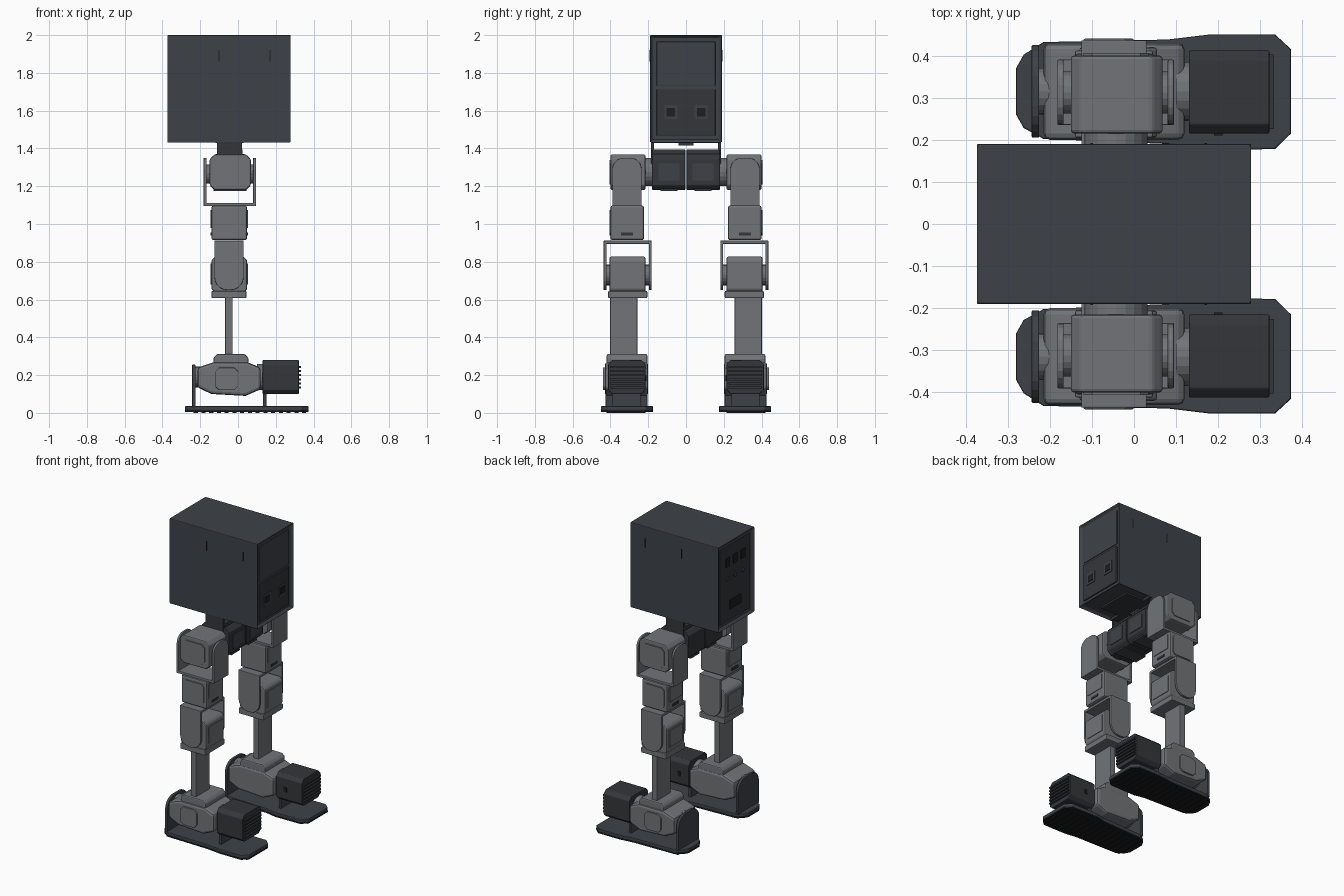
import bpy, bmesh, math

cube = bpy.data.objects.get("Cube")
if cube:
    bpy.data.objects.remove(cube)


def material(name, color):
    m = bpy.data.materials.new(name)
    m.use_nodes = True
    m.diffuse_color = (*color, 1)
    m.node_tree.nodes["Principled BSDF"].inputs["Base Color"].default_value = (*color, 1)
    return m


SHELL = material("slate shell", (0.048, 0.055, 0.066))
DARK = material("dark motor", (0.034, 0.037, 0.042))
GREY = material("grey metal", (0.165, 0.175, 0.185))
BLACK = material("black rubber", (0.012, 0.013, 0.015))


def finish(name, bm, mat, bevel=0):
    bmesh.ops.recalc_face_normals(bm, faces=bm.faces)
    me = bpy.data.meshes.new(name)
    bm.to_mesh(me)
    bm.free()
    me.materials.append(mat)
    ob = bpy.data.objects.new(name, me)
    bpy.context.collection.objects.link(ob)
    if bevel:
        mod = ob.modifiers.new("Bevel", "BEVEL")
        mod.width = bevel
        mod.segments = 2
        mod.limit_method = "ANGLE"
    return ob


def prism(name, pts, axis, lo, hi, mat, bevel=0):
    """Extrude a 2D outline along an axis."""
    place = {"x": lambda a, b, c: (c, a, b), "y": lambda a, b, c: (a, c, b),
             "z": lambda a, b, c: (a, b, c)}[axis]
    bm = bmesh.new()
    rings = [[bm.verts.new(place(a, b, c)) for a, b in pts] for c in (lo, hi)]
    n = len(pts)
    bm.faces.new(rings[0])
    bm.faces.new(rings[1])
    for i in range(n):
        j = (i + 1) % n
        bm.faces.new((rings[0][i], rings[0][j], rings[1][j], rings[1][i]))
    return finish(name, bm, mat, bevel)


def rect(a0, a1, b0, b1, cut=0):
    if not cut:
        return [(a0, b0), (a1, b0), (a1, b1), (a0, b1)]
    return [(a0 + cut, b0), (a1 - cut, b0), (a1, b0 + cut), (a1, b1 - cut),
            (a1 - cut, b1), (a0 + cut, b1), (a0, b1 - cut), (a0, b0 + cut)]


def box(name, x, y, z, mat, bevel=0):
    return prism(name, rect(*x, *y), "z", *z, mat, bevel)


def arch(a0, a1, b0, b1, r, flip=False):
    """Rectangle whose top corners (bottom if flipped) are rounded."""
    pts = [(a0, b0), (a1, b0)]
    for cx, start in ((a1 - r, 0), (a0 + r, 90)):
        for k in range(6):
            t = math.radians(start + k * 18)
            pts.append((cx + r * math.cos(t), b1 - r + r * math.sin(t)))
    return [(a, b0 + b1 - b) for a, b in pts] if flip else pts


def disc(name, a, b, r, axis, lo, hi, mat):
    pts = [(a + r * math.cos(k * math.tau / 20), b + r * math.sin(k * math.tau / 20)) for k in range(20)]
    return prism(name, pts, axis, lo, hi, mat)


# Body shell with recessed ends and underside
bm = bmesh.new()
bmesh.ops.create_cube(bm, size=1)
for v in bm.verts:
    v.co = (-0.0475 + v.co.x * 0.655, v.co.y * 0.38, 1.715 + v.co.z * 0.57)
bm.normal_update()
for f in [f for f in bm.faces if abs(f.normal.x) > 0.9 or f.normal.z < -0.9]:
    bmesh.ops.inset_region(bm, faces=[f], thickness=0.022)
    bmesh.ops.translate(bm, verts=f.verts, vec=f.normal * -0.018)
finish("body_shell", bm, SHELL, 0.005)

# Body end panels, ports and side slits
prism("front_upper_panel", rect(-0.155, 0.155, 1.73, 1.965), "x", 0.26, 0.267, SHELL, 0.003)
prism("front_lower_panel", rect(-0.155, 0.155, 1.465, 1.715), "x", 0.26, 0.271, DARK, 0.003)
for s in (-1, 1):
    y = s * 0.08
    prism("front_port_rim", rect(y - 0.035, y + 0.035, 1.555, 1.63), "x", 0.27, 0.275, SHELL)
    prism("front_port", rect(y - 0.023, y + 0.023, 1.57, 1.615), "x", 0.274, 0.278, BLACK)
    for x in (-0.1, 0.17):
        prism("side_slit", rect(x - 0.003, x + 0.003, 1.86, 1.92), "y", s * 0.188, s * 0.192, BLACK)
prism("rear_panel", rect(-0.155, 0.155, 1.465, 1.965), "x", -0.362, -0.355, DARK, 0.003)
for y in (-0.08, 0, 0.08):
    prism("rear_socket", rect(y - 0.022, y + 0.022, 1.83, 1.89), "x", -0.367, -0.361, BLACK)
    disc("rear_button", y, 1.75, 0.014, "x", -0.368, -0.361, SHELL)
prism("rear_large_socket", rect(-0.06, 0.06, 1.54, 1.6), "x", -0.368, -0.361, BLACK)
box("underside_tray", (-0.25, 0.16), (-0.12, 0.12), (1.437, 1.455), DARK, 0.003)

# Hip mount and hip motors between the legs
box("neck_plate", (-0.12, 0.03), (-0.185, 0.185), (1.43, 1.452), DARK)
box("neck_tab", (-0.09, 0.0), (-0.04, 0.04), (1.415, 1.435), DARK)
for s in (-1, 1):
    box("neck_side", (-0.11, 0.02), sorted((s * 0.17, s * 0.185)), (1.3, 1.44), DARK)
    lo, hi = sorted((s * 0.003, s * 0.18))
    prism("hip_block", rect(-0.145, 0.06, 1.18, 1.37, 0.025), "y", lo, hi, DARK, 0.004)
    box("hip_cap", (-0.11, 0.025), (lo, hi), (1.36, 1.395), DARK, 0.005)
    prism("hip_block_panel", rect(s * 0.09 - 0.055, s * 0.09 + 0.055, 1.23, 1.32), "x", 0.058, 0.064, SHELL)
    box("hip_rib", (-0.13, 0.045), (s * 0.09 - 0.045, s * 0.09 + 0.045), (1.175, 1.185), SHELL)


def leg(s):
    side = "left" if s > 0 else "right"

    def span(a, b):
        return sorted((s * a, s * b))

    def part(n):
        return side + "_" + n

    # Hip motor in its upright bracket
    prism(part("hip_motor"), rect(-0.15, 0.068, 1.18, 1.368, 0.025), "y", *span(0.215, 0.4), GREY, 0.008)
    disc(part("hip_horn"), -0.043, 1.275, 0.075, "y", *span(0.175, 0.22), GREY)
    prism(part("hip_cover"), rect(-0.12, 0.035, 1.21, 1.34, 0.02), "y", *span(0.398, 0.406), GREY)
    for x0, x1 in ((-0.182, -0.167), (0.08, 0.095)):
        prism(part("hip_bracket_side"), arch(*span(0.235, 0.39), 1.1, 1.35, 0.06), "x", x0, x1, GREY, 0.003)
    for x0, x1 in ((-0.17, -0.145), (0.06, 0.083)):
        disc(part("hip_pivot"), s * 0.312, 1.265, 0.05, "x", x0, x1, GREY)
    box(part("hip_bracket_base"), (-0.182, 0.095), span(0.235, 0.39), (1.095, 1.112), GREY, 0.003)

    # Thigh motor
    box(part("thigh_motor"), (-0.14, 0.048), span(0.222, 0.4), (0.915, 1.097), GREY, 0.01)
    for x0, x1 in ((-0.146, -0.138), (0.046, 0.052)):
        prism(part("thigh_panel"), rect(*span(0.245, 0.378), 0.98, 1.075), "x", x0, x1, GREY)
        prism(part("thigh_slot"), rect(*span(0.28, 0.345), 0.94, 0.955), "x", x0, x1, DARK)
    prism(part("thigh_cover"), rect(-0.12, 0.028, 0.94, 1.075, 0.015), "y", *span(0.398, 0.406), GREY)

    # Knee bracket straddling the knee motor
    box(part("knee_bracket_top"), (-0.125, 0.03), span(0.182, 0.436), (0.895, 0.912), GREY, 0.003)
    for a, b in ((0.182, 0.196), (0.421, 0.436)):
        prism(part("knee_bracket_side"), arch(-0.125, 0.03, 0.65, 0.91, 0.07, True), "y", *span(a, b), GREY, 0.003)
    disc(part("knee_pivot"), -0.047, 0.73, 0.055, "y", *span(0.19, 0.43), GREY)
    prism(part("knee_motor"), rect(-0.14, 0.048, 0.635, 0.827, 0.018), "y", *span(0.215, 0.405), GREY, 0.008)
    for x0, x1 in ((-0.146, -0.138), (0.046, 0.052)):
        prism(part("knee_panel"), rect(*span(0.24, 0.38), 0.68, 0.79), "x", x0, x1, GREY)
    box(part("knee_foot"), (-0.14, 0.045), span(0.205, 0.412), (0.608, 0.645), GREY, 0.005)

    # Shin and ankle
    box(part("shin"), (-0.068, -0.028), span(0.257, 0.402), (0.29, 0.615), GREY, 0.004)
    prism(part("ankle_top"), rect(-0.13, 0.055, 0.2, 0.312, 0.02), "y", *span(0.205, 0.42), GREY, 0.008)
    pill = [(-0.215, 0.135), (-0.14, 0.1), (0.04, 0.09), (0.12, 0.125),
            (0.12, 0.24), (0.05, 0.268), (-0.13, 0.268), (-0.215, 0.24)]
    prism(part("ankle_body"), pill, "y", *span(0.2, 0.43), GREY, 0.015)
    prism(part("ankle_cover"), rect(-0.12, 0.0, 0.12, 0.24, 0.02), "y", *span(0.425, 0.44), GREY, 0.004)
    disc(part("ankle_rear_pivot"), s * 0.315, 0.19, 0.055, "x", -0.235, -0.2, GREY)
    disc(part("ankle_front_pivot"), s * 0.315, 0.19, 0.07, "x", 0.1, 0.15, GREY)

    # Toe motor with cooling ribs
    prism(part("toe_motor"), rect(*span(0.215, 0.412), 0.1, 0.28, 0.022), "x", 0.13, 0.322, DARK, 0.004)
    for k in range(6):
        z = 0.128 + k * 0.022
        prism(part("toe_rib"), rect(*span(0.225, 0.402), z, z + 0.011), "x", 0.315, 0.333, DARK)
    prism(part("toe_label"), rect(0.19, 0.21, 0.17, 0.2), "y", *span(0.21, 0.217), BLACK)

    # Foot brackets, plate and treaded sole
    prism(part("heel_bracket"), arch(*span(0.205, 0.425), 0.03, 0.255, 0.075), "x", -0.243, -0.225, SHELL, 0.003)
    prism(part("toe_bracket"), arch(*span(0.24, 0.39), 0.03, 0.24, 0.05), "x", 0.132, 0.15, SHELL, 0.003)
    outline = [(-0.28, 0.26), (-0.262, 0.228), (-0.215, 0.202), (0.08, 0.19), (0.15, 0.175), (0.335, 0.178),
               (0.373, 0.215), (0.373, 0.415), (0.335, 0.45), (0.18, 0.45), (0.08, 0.438), (-0.215, 0.432),
               (-0.262, 0.402), (-0.28, 0.37)]
    outline = [(x, s * y) for x, y in outline]
    prism(part("foot_plate"), outline, "z", 0.014, 0.036, SHELL, 0.004)
    prism(part("sole"), outline, "z", 0.006, 0.015, BLACK)
    for k in range(15):
        x = -0.235 + k * 0.041
        box(part("sole_tread"), (x, x + 0.022), span(0.215, 0.42), (0, 0.008), BLACK)


for s in (-1, 1):
    leg(s)
